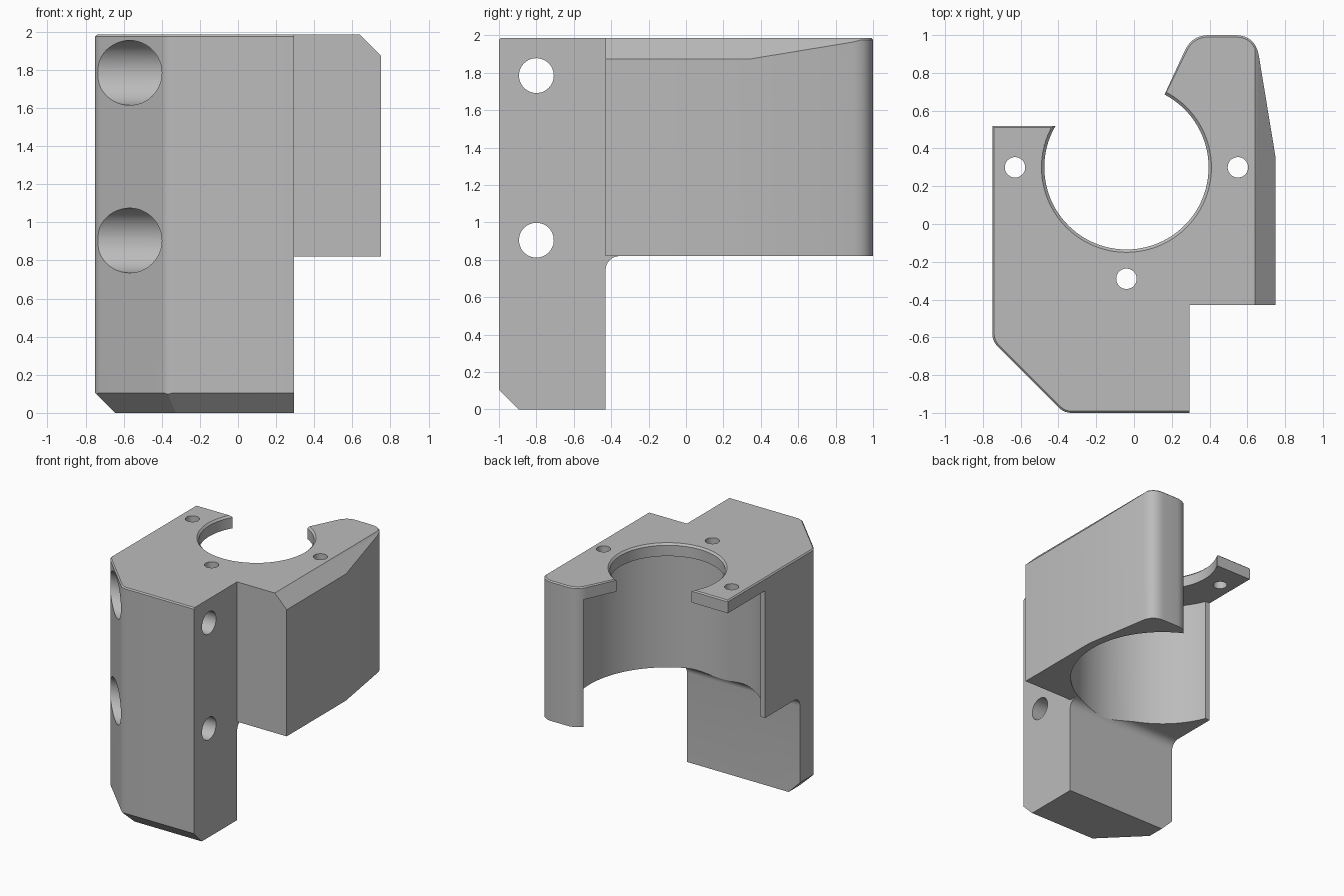
import bpy, bmesh, math
from mathutils import Vector

if "Cube" in bpy.data.objects:
    bpy.data.objects.remove(bpy.data.objects["Cube"], do_unlink=True)

TOP, FLANGE, UNDER = 1.985, 1.88, 0.82      # top, flange underside, body underside
BORE = Vector((-0.04, 0.30))                # centre of the round opening


def prism(name, points, start, length, axis="Z"):
    """Extrude a 2D profile along z, or a (y, z) profile along x."""
    bm = bmesh.new()
    place = (lambda p: (p[0], p[1], start)) if axis == "Z" else (lambda p: (start, p[0], p[1]))
    face = bm.faces.new([bm.verts.new(place(p)) for p in points])
    grown = bmesh.ops.extrude_face_region(bm, geom=[face])["geom"]
    shift = Vector((0, 0, length)) if axis == "Z" else Vector((length, 0, 0))
    bmesh.ops.translate(bm, vec=shift, verts=[v for v in grown if isinstance(v, bmesh.types.BMVert)])
    bmesh.ops.recalc_face_normals(bm, faces=bm.faces)
    return finish(name, bm)


def finish(name, bm):
    mesh = bpy.data.meshes.new(name)
    bm.to_mesh(mesh)
    bm.free()
    obj = bpy.data.objects.new(name, mesh)
    bpy.context.collection.objects.link(obj)
    return obj


def cylinder(name, centre, r1, r2, depth, axis="Z", sides=48):
    bpy.ops.mesh.primitive_cone_add(vertices=sides, radius1=r1, radius2=r2, depth=depth, location=centre,
                                    rotation=(0, math.pi / 2 if axis == "X" else 0, 0))
    bpy.context.object.name = name
    return bpy.context.object


def box(name, low, high):
    return prism(name, [(low[0], low[1]), (high[0], low[1]), (high[0], high[1]), (low[0], high[1])],
                 low[2], high[2] - low[2])


def rounded(corners, steps=7):
    """Soften each (x, y, tangent length) corner into a curve."""
    out = []
    for i, (x, y, t) in enumerate(corners):
        p = Vector((x, y))
        if not t:
            out.append(p)
            continue
        a = p + (Vector(corners[i - 1][:2]) - p).normalized() * t
        b = p + (Vector(corners[(i + 1) % len(corners)][:2]) - p).normalized() * t
        for k in range(steps + 1):
            u = k / steps
            out.append(a * (1 - u) ** 2 + p * (2 * u * (1 - u)) + b * u * u)
    return out


# Bracket body: footprint pulled up to full height
outline = rounded([(-0.75, 0.52, 0), (-0.75, -0.62, 0.04), (-0.37, -1, 0.04), (0.293, -1, 0),
                   (0.293, -0.43, 0), (0.75, -0.43, 0), (0.75, 0.35, 0), (0.643, 1, 0.11),
                   (0.307, 1, 0.09), (0.09, 0.53, 0), (-0.3, 0.52, 0)])
body = prism("bracket_body", outline, 0, TOP)

# Small chamfer round the top rim, larger sloped cuts on the side and base
bm = bmesh.new()
bm.from_mesh(body.data)


def on_rim(edge):
    a, b = (v.co for v in edge.verts)
    if min(a.z, b.z) < TOP - 0.001:
        return False
    m = (a + b) / 2
    step = m.x > 0.28 and m.y < 0.3 and m.y > -0.99
    inside = (m.xy - BORE).length < 0.3
    return not step and not inside


bmesh.ops.bevel(bm, geom=[e for e in bm.edges if on_rim(e)], offset=0.038, offset_type="OFFSET",
                segments=1, affect="EDGES", clamp_overlap=True)
diagonal = Vector((-1, -1, 0)).normalized()
base = 0.105
cuts = [(Vector((0.64, 0, TOP)), Vector((1, 0, 1))),
        (Vector((0, -1, base)), Vector((0, -1, -1))),
        (Vector((-0.75, 0, base)), Vector((-1, 0, -1))),
        (Vector((-0.75, -0.62, base)), diagonal + Vector((0, 0, -1)))]
for point, normal in cuts:
    cut = bmesh.ops.bisect_plane(bm, geom=bm.verts[:] + bm.edges[:] + bm.faces[:], dist=1e-5,
                                 plane_co=point, plane_no=normal.normalized(), clear_outer=True)
    bmesh.ops.holes_fill(bm, edges=[e for e in bm.edges if e.is_boundary], sides=0)
bmesh.ops.recalc_face_normals(bm, faces=bm.faces)
bm.to_mesh(body.data)
bm.free()

# Space behind the post, with a fillet under the body
r = 0.075
fillet = [(-0.43 + r - r * math.cos(k * math.pi / 16), UNDER - r + r * math.sin(k * math.pi / 16))
          for k in range(9)]
cutters = [prism("space_behind_post", [(-0.43, -1)] + fillet + [(2, UNDER), (2, -1)], -2, 4, "X"),
           box("space_beside_post", (0.293, -2, -1), (2, 2, UNDER))]

# Large round pocket, open side wall and flange opening
x, y = BORE
cutters += [cylinder("pocket", (x, y, FLANGE / 2 - 0.1), 0.72, 0.72, FLANGE + 0.2, sides=96),
            box("open_side", (-2, 0.03, -1), (x, 2, FLANGE)),
            cylinder("flange_opening", (x, y, 2), 0.435, 0.435, 0.6, sides=96),
            cylinder("opening_chamfer", (x, y, TOP), 0.435, 0.465, 0.03, sides=96)]

# Three screw holes through the flange
for dx, dy in ((-0.59, 0), (0.59, 0), (0, -0.59)):
    cutters.append(cylinder("screw_hole", (x + dx, y + dy, 2), 0.054, 0.054, 0.5))

# Two cross bolts, each with a wide counterbore on the slanted face
for z in (0.905, 1.785):
    cutters += [cylinder("bolt_hole", (0, -0.8, z), 0.093, 0.093, 3, "X"),
                cylinder("counterbore", (-0.75, -0.8, z), 0.17, 0.17, 0.9, "X")]

for cutter in cutters:
    cutter.hide_render = True
    mod = body.modifiers.new(cutter.name, "BOOLEAN")
    mod.operation, mod.solver, mod.object = "DIFFERENCE", "EXACT", cutter
    bpy.context.view_layer.objects.active = body
    bpy.ops.object.modifier_apply(modifier=mod.name)
    bpy.data.objects.remove(cutter, do_unlink=True)

# Plain grey material and smooth curved walls
grey = bpy.data.materials.new("plain_grey")
grey.use_nodes = True
colour = (0.5, 0.5, 0.5, 1)
grey.diffuse_color = colour
grey.node_tree.nodes["Principled BSDF"].inputs["Base Color"].default_value = colour
body.data.materials.clear()
body.data.materials.append(grey)
bpy.ops.object.select_all(action="DESELECT")
body.select_set(True)
bpy.context.view_layer.objects.active = body
bpy.ops.object.shade_smooth_by_angle(angle=math.radians(25))
